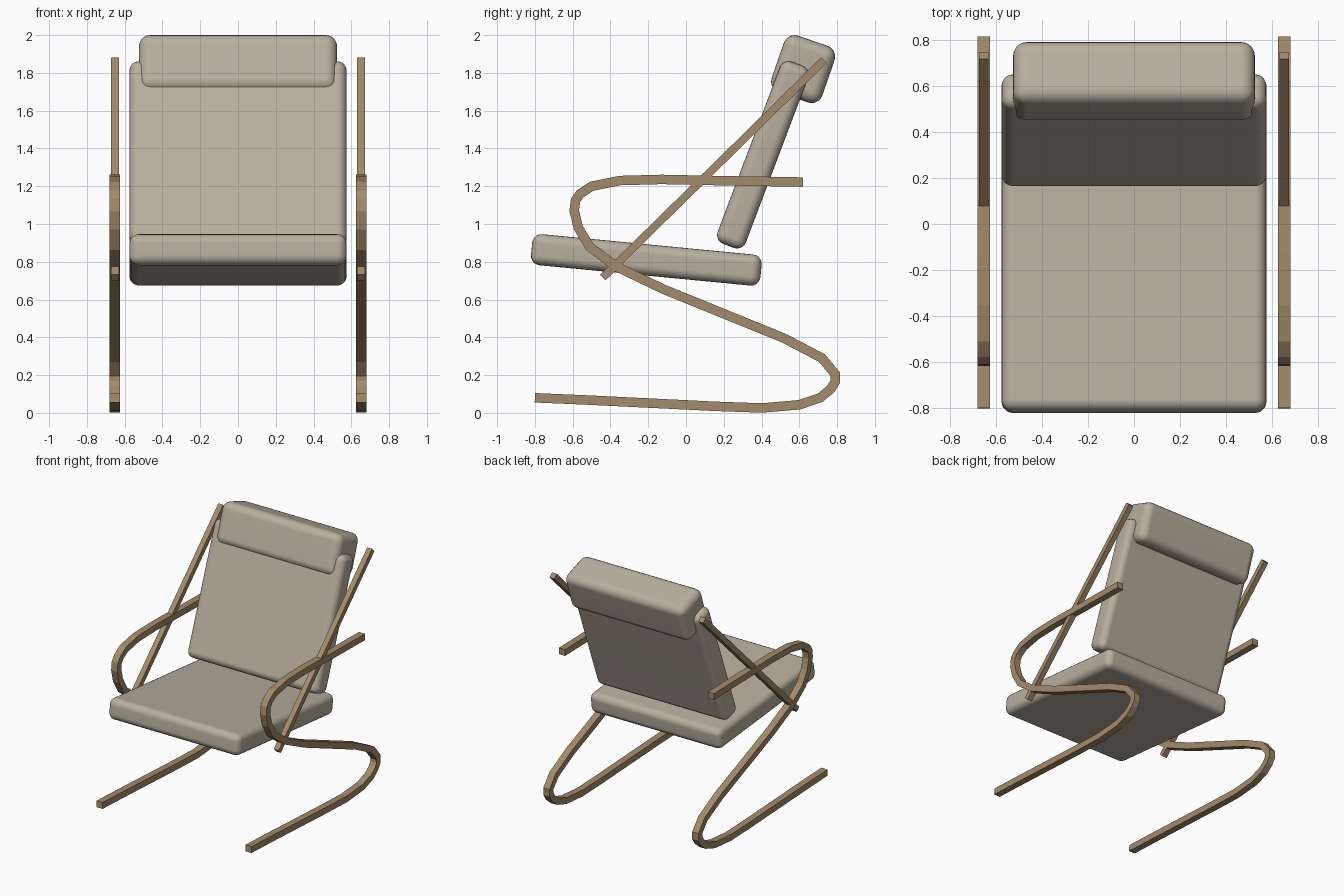
import bpy
import bmesh
from math import radians
from mathutils import Matrix, Vector

cube = bpy.data.objects.get("Cube")
if cube:
    bpy.data.objects.remove(cube, do_unlink=True)


def material(name, rgb):
    mat = bpy.data.materials.new(name)
    mat.use_nodes = True
    mat.diffuse_color = (*rgb, 1)
    bsdf = mat.node_tree.nodes["Principled BSDF"]
    bsdf.inputs["Base Color"].default_value = (*rgb, 1)
    bsdf.inputs["Roughness"].default_value = 0.8
    return mat


fabric = material("beige fabric", (0.48, 0.43, 0.345))
wood = material("light wood", (0.37, 0.26, 0.145))


def finish(bm, name, mat, smooth=False):
    bmesh.ops.recalc_face_normals(bm, faces=bm.faces)
    mesh = bpy.data.meshes.new(name)
    bm.to_mesh(mesh)
    bm.free()
    mesh.materials.append(mat)
    for poly in mesh.polygons:
        poly.use_smooth = smooth
    obj = bpy.data.objects.new(name, mesh)
    bpy.context.collection.objects.link(obj)
    return obj


def cushion(name, size, centre, tilt, radius):
    """Rounded box tilted about the x axis."""
    bm = bmesh.new()
    bmesh.ops.create_cube(bm, size=1)
    bmesh.ops.scale(bm, vec=size, verts=bm.verts)
    bmesh.ops.bevel(bm, geom=bm.edges[:], offset=radius, segments=5,
                    profile=0.5, affect='EDGES')
    bmesh.ops.transform(bm, verts=bm.verts, matrix=Matrix.Translation(centre)
                        @ Matrix.Rotation(radians(tilt), 4, 'X'))
    obj = finish(bm, name, fabric, smooth=True)
    obj.modifiers.new("flat panels", 'WEIGHTED_NORMAL')


def bent_strip(name, path, x, width, depth):
    """Rectangular strip swept along a (y, z) path with mitred joints."""
    points = [Vector(p) for p in path]
    bm = bmesh.new()
    rings = []
    for i, p in enumerate(points):
        before = (p - points[i - 1]).normalized() if i else None
        after = (points[i + 1] - p).normalized() if i + 1 < len(points) else None
        before, after = before or after, after or before
        along = (before + after).normalized()
        offset = Vector((-along.y, along.x)) * depth / 2 / along.dot(after)
        ring = []
        for sx, so in ((-1, -1), (1, -1), (1, 1), (-1, 1)):
            q = p + offset * so
            ring.append(bm.verts.new((x + sx * width / 2, q.x, q.y)))
        rings.append(ring)
    for a, b in zip(rings, rings[1:]):
        for k in range(4):
            n = (k + 1) % 4
            bm.faces.new((a[k], a[n], b[n], b[k]))
    bm.faces.new(rings[0])
    bm.faces.new(rings[-1])
    finish(bm, name, wood)


# Cushions
cushion("seat_cushion", (1.15, 1.22, 0.165), (0, -0.21, 0.81), -5.5, 0.05)
cushion("back_cushion", (1.15, 0.16, 1.03), (0, 0.407, 1.366), -20.7, 0.05)
cushion("head_pillow", (1.05, 0.284, 0.317), (0, 0.62, 1.82), -19, 0.06)

# Cantilevered runner, front bend and armrest in one strip
frame_path = [
    (-0.80, 0.08), (-0.52, 0.068), (0.15, 0.035), (0.40, 0.026),
    (0.60, 0.043), (0.71, 0.08), (0.765, 0.125), (0.79, 0.165), (0.79, 0.205),
    (0.72, 0.29), (0.52, 0.395), (0.20, 0.525), (-0.12, 0.655),
    (-0.37, 0.775), (-0.51, 0.88), (-0.57, 0.98), (-0.592, 1.07),
    (-0.585, 1.125), (-0.56, 1.16), (-0.50, 1.2), (-0.35, 1.23),
    (-0.13, 1.236), (0.20, 1.229), (0.62, 1.222)]
brace_path = [(-0.44, 0.717), (0.73, 1.867)]

for side, sign in (("left", 1), ("right", -1)):
    bent_strip("bent_frame_" + side, frame_path, sign * 0.652, 0.054, 0.05)
    bent_strip("back_brace_" + side, brace_path, sign * 0.652, 0.042, 0.042)
